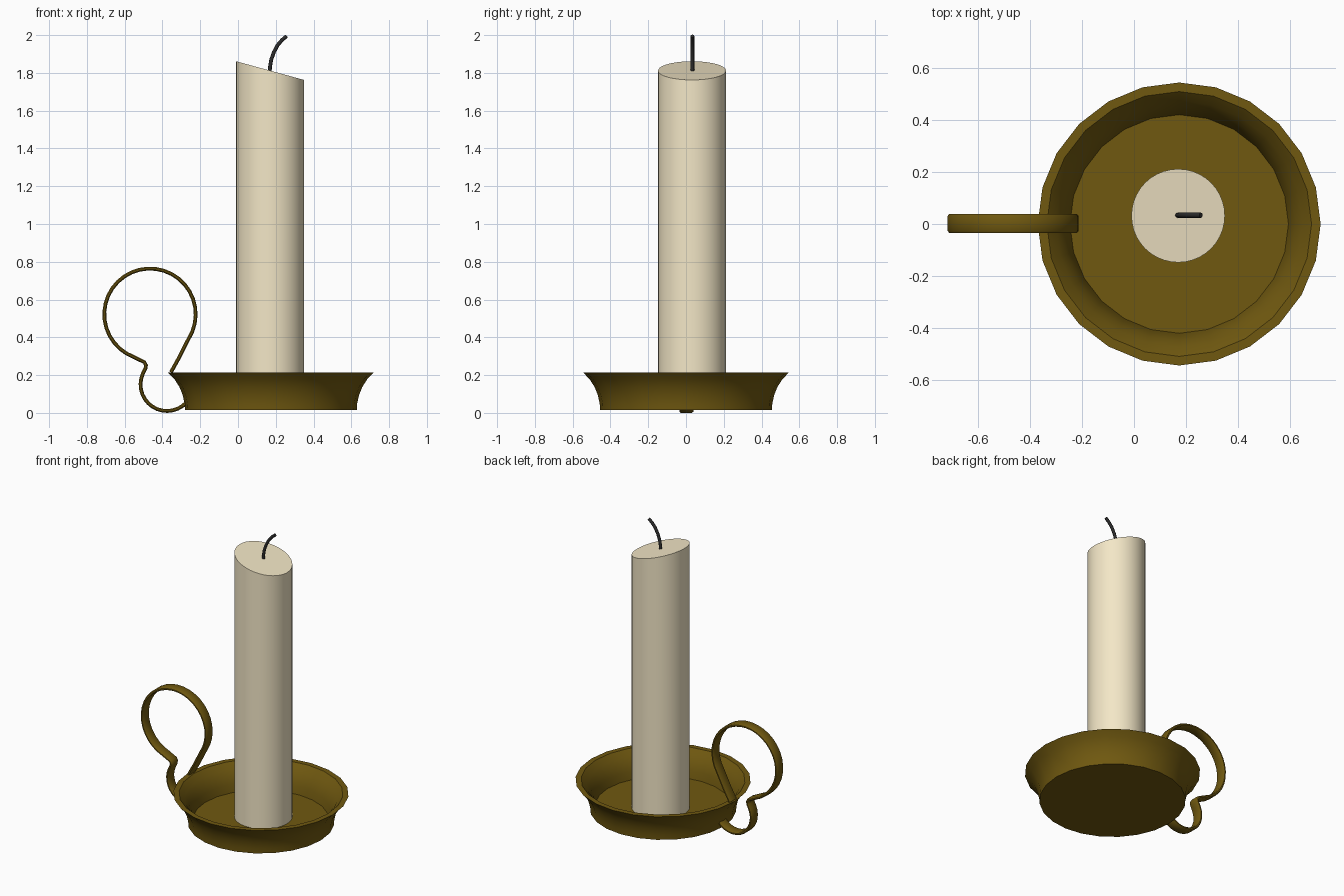
import bpy, bmesh
from math import sin, cos, pi, radians
from mathutils import Vector

if "Cube" in bpy.data.objects:
    bpy.data.objects.remove(bpy.data.objects["Cube"])


def material(name, color):
    m = bpy.data.materials.new(name)
    m.diffuse_color = color
    m.use_nodes = True
    m.node_tree.nodes["Principled BSDF"].inputs["Base Color"].default_value = m.diffuse_color
    return m


BRASS = material("brass", (0.16, 0.098, 0.005, 1))
WAX = material("wax", (0.90, 0.80, 0.57, 1))
BLACK = material("wick_black", (0.025, 0.025, 0.025, 1))


def skin(name, rings, mat, loc=(0, 0, 0), angle=35):
    """Join matching rings of points with quads and cap both ends."""
    bm = bmesh.new()
    vs = [[bm.verts.new(p) for p in ring] for ring in rings]
    n = len(rings[0])
    for a, b in zip(vs, vs[1:]):
        for i in range(n):
            j = (i + 1) % n
            bm.faces.new((a[i], a[j], b[j], b[i]))
    bm.faces.new(vs[0])
    bm.faces.new(vs[-1])
    bmesh.ops.recalc_face_normals(bm, faces=bm.faces)
    me = bpy.data.meshes.new(name)
    bm.to_mesh(me)
    bm.free()
    ob = bpy.data.objects.new(name, me)
    ob.location = loc
    bpy.context.collection.objects.link(ob)
    me.materials.append(mat)
    bpy.context.view_layer.objects.active = ob
    ob.select_set(True)
    bpy.ops.object.shade_smooth_by_angle(angle=radians(angle))
    ob.select_set(False)
    return ob


def circle(r, z, n, slope=0.0):
    return [(r * cos(2 * pi * i / n), r * sin(2 * pi * i / n),
             z + slope * r * cos(2 * pi * i / n)) for i in range(n)]


def sweep(name, path, section, mat, y=0.0):
    """Sweep a (across, along y) section on a path in the xz plane."""
    pts = [Vector((x, 0, z)) for x, z in path]
    rings = []
    for i, p in enumerate(pts):
        t = (pts[min(i + 1, len(pts) - 1)] - pts[max(i - 1, 0)]).normalized()
        side = Vector((t.z, 0, -t.x))
        rings.append([p + side * a + Vector((0, b, 0)) for a, b in section])
    return skin(name, rings, mat, (0, y, 0), 50)


def arc(cx, cz, r, a0, a1, n):
    return [(cx + r * cos(radians(a0 + (a1 - a0) * i / n)),
             cz + r * sin(radians(a0 + (a1 - a0) * i / n))) for i in range(n + 1)]


# Dish: flared outer wall, flat lip, inner wall and floor
profile = [(0.455, 0.015), (0.457, 0.05), (0.467, 0.095), (0.484, 0.137),
           (0.510, 0.178), (0.545, 0.214), (0.510, 0.214), (0.475, 0.178),
           (0.449, 0.137), (0.432, 0.095), (0.421, 0.042)]
skin("dish", [circle(r, z, 24) for r, z in profile], BRASS, (0.174, 0, 0))

# Candle with slanted top
skin("candle", [circle(0.18, 0.042, 40), circle(0.18, 1.812, 40, -0.275)],
     WAX, (0.17, 0.032, 0))

# Wick
section = [(0.01 * cos(i * pi / 4), 0.01 * sin(i * pi / 4)) for i in range(8)]
wick = [(0.168, 1.79), (0.169, 1.83), (0.176, 1.87), (0.190, 1.91),
        (0.210, 1.947), (0.234, 1.975), (0.258, 1.995)]
sweep("wick", wick, section, BLACK, 0.034)

# Finger-loop handle: rounded flat strip from the rim, round the loop, to the foot
t, w = 0.010, 0.037
strip = [(t, w - 0.008), (t * 0.4, w), (-t * 0.4, w), (-t, w - 0.008),
         (-t, 0.008 - w), (-t * 0.4, -w), (t * 0.4, -w), (t, 0.008 - w)]
path = [(-0.355, 0.215), (-0.315, 0.287)]
path += arc(-0.466, 0.522, 0.242, -22, 250, 26)
path += [(-0.515, 0.278), (-0.495, 0.268), (-0.487, 0.252), (-0.490, 0.236)]
path += arc(-0.376, 0.150, 0.140, 155, 318, 14)
sweep("handle", path, strip, BRASS, 0.002)
